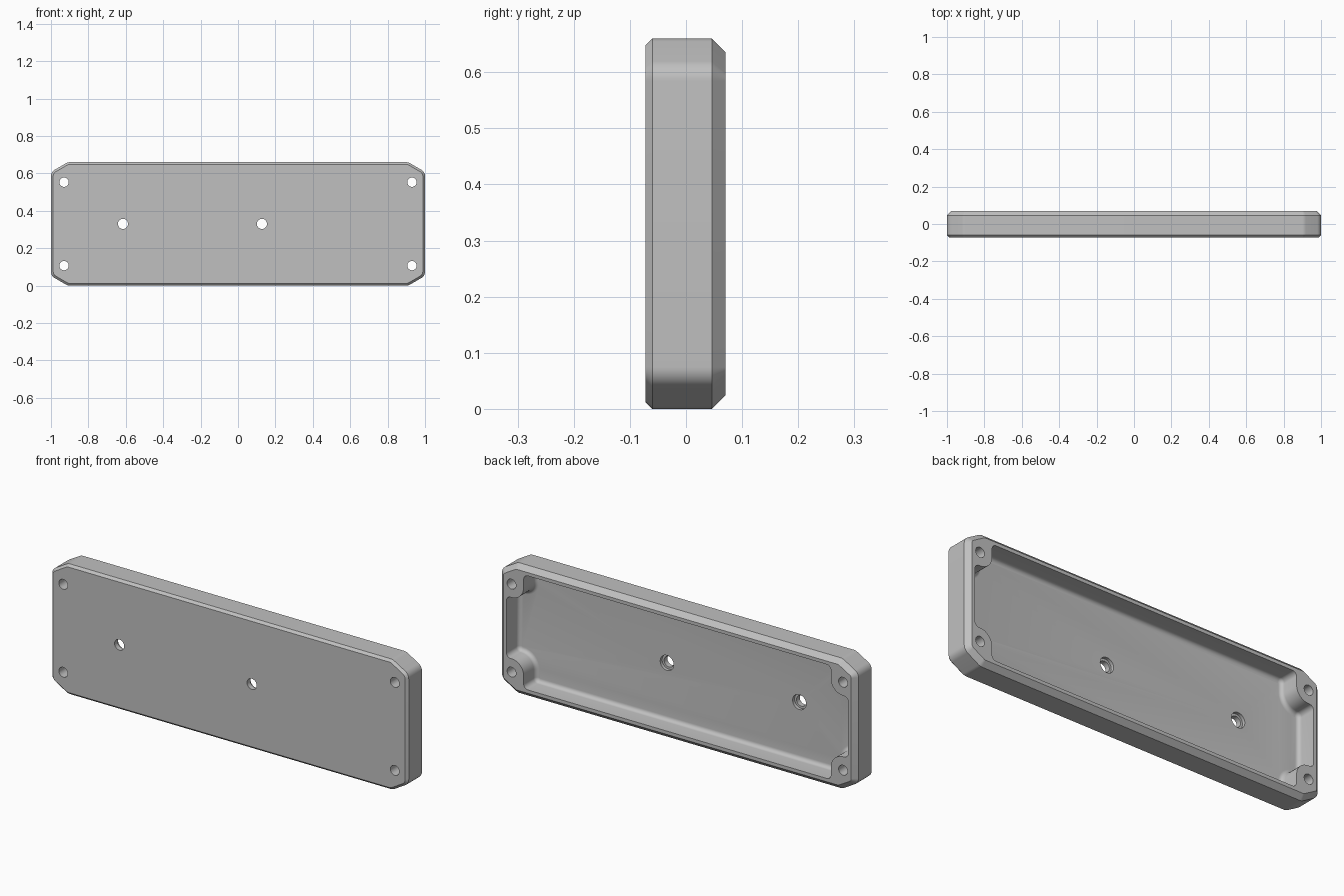
import bpy, bmesh, math
from mathutils import Vector, Matrix

default = bpy.data.objects.get("Cube")
if default:
    bpy.data.objects.remove(default, do_unlink=True)

HALF_X, HALF_Z = 1.0, 0.33
FRONT, BACK, FLOOR = -0.072, 0.07, -0.03
FRONT_BEVEL, BACK_BEVEL = 0.012, 0.024
POCKET_X, POCKET_Z = 0.959, 0.289
SCREW_X, SCREW_Z, BOSS = 0.93, 0.223, 0.068
FILLET = 0.02

grey = bpy.data.materials.new("light grey")
grey.use_nodes = True
colour = (0.53, 0.53, 0.53, 1)
grey.diffuse_color = colour
grey.node_tree.nodes["Principled BSDF"].inputs["Base Color"].default_value = colour


def four_corners(quarter):
    """Mirror the corners of one quarter into a full counter-clockwise outline."""
    flip = quarter[::-1]
    return (quarter + [(-x, z, r) for x, z, r in flip]
            + [(-x, -z, r) for x, z, r in quarter]
            + [(x, -z, r) for x, z, r in flip])


def outline(corners, inset, steps=8):
    """Offset a polygon inward and round each corner by its own radius."""
    pts = [Vector((x, z)) for x, z, r in corners]
    n = len(pts)
    result = []
    for i in range(n):
        e1 = (pts[i] - pts[i - 1]).normalized()
        e2 = (pts[(i + 1) % n] - pts[i]).normalized()
        n1, n2 = Vector((-e1.y, e1.x)), Vector((-e2.y, e2.x))
        corner = pts[i] + (n1 + n2) * inset / (1 + n1.dot(n2))
        turn = math.atan2(e1.x * e2.y - e1.y * e2.x, e1.dot(e2))
        side = 1 if turn > 0 else -1
        radius = corners[i][2] - side * inset
        start = corner - e1 * radius * math.tan(abs(turn) / 2)
        centre = start + n1 * radius * side
        for k in range(steps + 1):
            result.append(centre + Matrix.Rotation(turn * k / steps, 2) @ (start - centre))
    return result


def loft(name, rings):
    """Skin a stack of (points, y) rings and cap both ends."""
    bm = bmesh.new()
    loops = [[bm.verts.new((p.x, y, p.y + HALF_Z)) for p in pts] for pts, y in rings]
    for a, b in zip(loops, loops[1:]):
        for i in range(len(a)):
            j = (i + 1) % len(a)
            bm.faces.new((a[i], a[j], b[j], b[i]))
    bm.faces.new(loops[0])
    bm.faces.new(loops[-1])
    bmesh.ops.recalc_face_normals(bm, faces=bm.faces[:])
    mesh = bpy.data.meshes.new(name)
    bm.to_mesh(mesh)
    bm.free()
    mesh.materials.append(grey)
    obj = bpy.data.objects.new(name, mesh)
    bpy.context.collection.objects.link(obj)
    return obj


def drill(x, z, radius, y0, y1):
    circle = [Vector((x + radius * math.cos(a), z + radius * math.sin(a)))
              for a in (math.tau * k / 32 for k in range(32))]
    return loft("hole_cutter", [(circle, y0), (circle, y1)])


# Outer shell with cut corners and chamfered front and back edges
shell = four_corners([(HALF_X, HALF_Z - 0.052, 0.04), (HALF_X - 0.09, HALF_Z, 0.04)])
cover = loft("enclosure_cover", [
    (outline(shell, FRONT_BEVEL), FRONT),
    (outline(shell, 0), FRONT + FRONT_BEVEL),
    (outline(shell, 0), BACK - BACK_BEVEL),
    (outline(shell, BACK_BEVEL), BACK)])

# Rear pocket, leaving rounded screw bosses and a filleted floor
inner_x, inner_z = SCREW_X - BOSS, SCREW_Z - BOSS
pocket = four_corners([(POCKET_X, inner_z, 0.024), (inner_x, inner_z, BOSS),
                       (inner_x, POCKET_Z, 0.024)])
rings = [(outline(pocket, 0), BACK + 0.05)]
for k in range(7):
    a = math.pi / 2 * k / 6
    rings.append((outline(pocket, FILLET * (1 - math.cos(a))),
                  FLOOR + FILLET * (1 - math.sin(a))))
cutters = [loft("pocket_cutter", rings)]

# Corner screw holes
for sx in (-1, 1):
    for sz in (-1, 1):
        cutters.append(drill(sx * SCREW_X, sz * SCREW_Z, 0.025, -0.2, 0.2))

# Counterbored mounting holes in the panel
for x in (-0.615, 0.128):
    cutters.append(drill(x, 0, 0.038, FLOOR - 0.016, FLOOR + 0.02))
    cutters.append(drill(x, 0, 0.027, -0.2, 0.2))

# Cut everything out of the shell
bpy.ops.object.select_all(action="DESELECT")
cover.select_set(True)
bpy.context.view_layer.objects.active = cover
for cutter in cutters:
    cutter.hide_render = True
    cut = cover.modifiers.new("cut", "BOOLEAN")
    cut.operation = "DIFFERENCE"
    cut.solver = "EXACT"
    cut.object = cutter
    bpy.ops.object.modifier_apply(modifier=cut.name)
    bpy.data.objects.remove(cutter, do_unlink=True)

bpy.ops.object.shade_smooth_by_angle(angle=math.radians(30))
